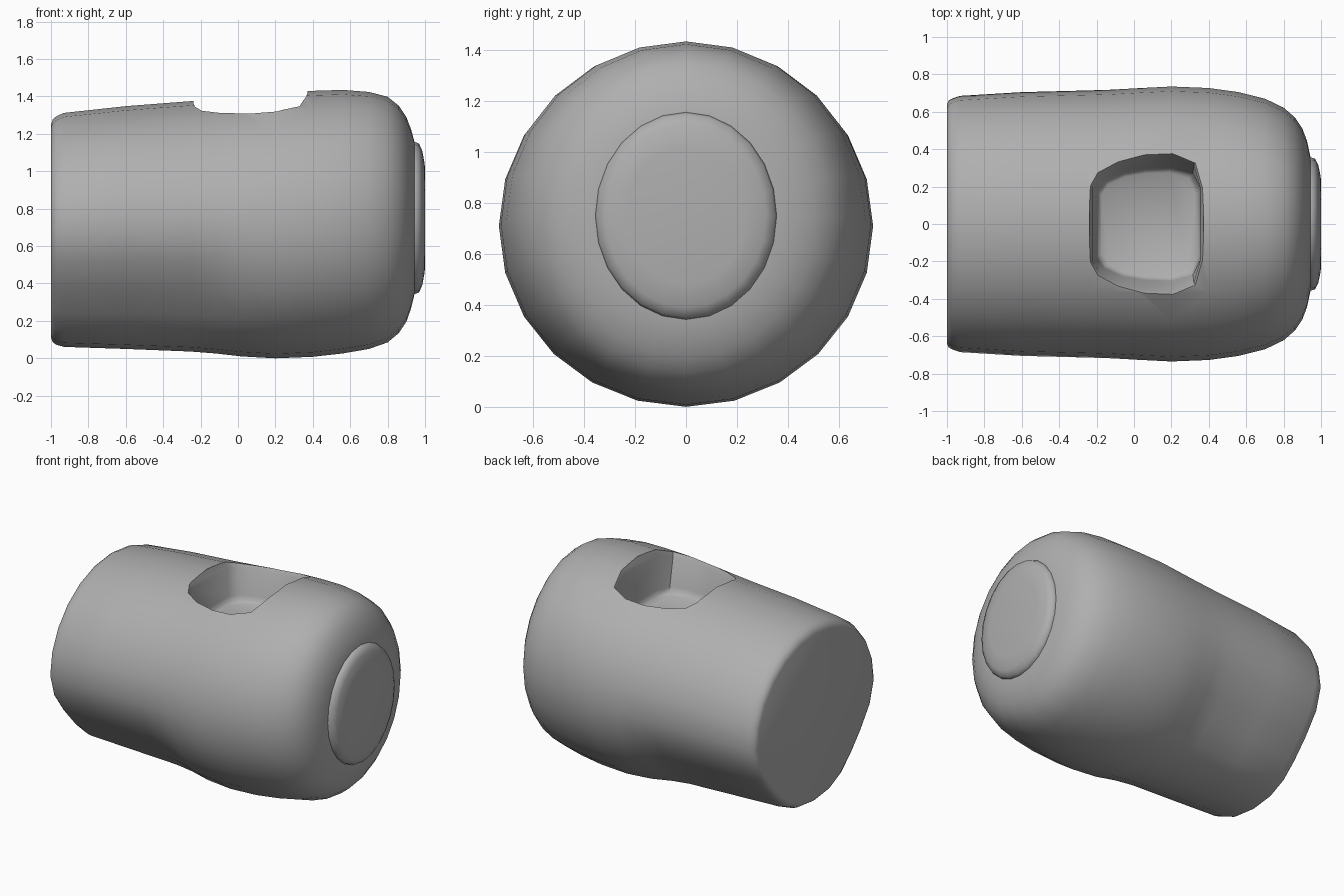
import bpy, bmesh, math

if "Cube" in bpy.data.objects:
    bpy.data.objects.remove(bpy.data.objects["Cube"])

SIDES = 24
grey = bpy.data.materials.new("mid_grey")
grey.diffuse_color = (0.43, 0.43, 0.43, 1)
grey.use_nodes = True
grey.node_tree.nodes["Principled BSDF"].inputs["Base Color"].default_value = grey.diffuse_color


def make_object(name, rings):
    """Skin a list of closed vertex rings and cap both ends."""
    bm = bmesh.new()
    loops = [[bm.verts.new(p) for p in ring] for ring in rings]
    for a, b in zip(loops, loops[1:]):
        for i in range(len(a)):
            j = (i + 1) % len(a)
            bm.faces.new((a[i], a[j], b[j], b[i]))
    bm.faces.new(loops[0])
    bm.faces.new(loops[-1])
    bmesh.ops.recalc_face_normals(bm, faces=bm.faces[:])
    mesh = bpy.data.meshes.new(name)
    bm.to_mesh(mesh)
    bm.free()
    mesh.materials.append(grey)
    ob = bpy.data.objects.new(name, mesh)
    bpy.context.collection.objects.link(ob)
    return ob


def section(x, bottom, top, half, n=SIDES):
    """Oval cross-section; the lower flanks are drawn in towards the left end."""
    t = min(1, max(0, (0.12 - x) / 0.37))
    pinch = 0.14 * t * t * (3 - 2 * t)
    ring = []
    for i in range(n):
        a = 2 * math.pi * i / n
        y, z = half * math.cos(a), math.sin(a)
        if z < 0:
            y *= 1 - pinch * math.sin(2 * a) ** 2
        ring.append((x, y, (bottom + top) / 2 + z * (top - bottom) / 2))
    return ring


def smooth(ob, angle):
    bpy.ops.object.select_all(action='DESELECT')
    ob.select_set(True)
    bpy.context.view_layer.objects.active = ob
    bpy.ops.object.shade_smooth_by_angle(angle=math.radians(angle))


# Main barrel: x, bottom, top, half width
stations = [
    (-1.0, 0.11, 1.25, 0.64), (-0.99, 0.085, 1.278, 0.66),
    (-0.97, 0.072, 1.295, 0.672), (-0.93, 0.061, 1.312, 0.685),
    (-0.6, 0.05, 1.348, 0.705), (-0.25, 0.036, 1.375, 0.714),
    (-0.12, 0.026, 1.388, 0.718), (0.02, 0.01, 1.402, 0.726),
    (0.2, 0.0, 1.42, 0.735), (0.4, 0.008, 1.43, 0.727),
    (0.56, 0.026, 1.435, 0.705), (0.7, 0.05, 1.424, 0.67),
    (0.8, 0.085, 1.398, 0.622), (0.86, 0.135, 1.35, 0.57),
    (0.9, 0.195, 1.29, 0.51), (0.925, 0.265, 1.225, 0.445),
    (0.943, 0.34, 1.16, 0.36)]
barrel = make_object("barrel", [section(*s) for s in stations])

# Tapered pocket cutter: mirrored outlines of rim and floor
rim_half = [(-0.22, 0.2), (-0.185, 0.265), (-0.08, 0.32), (0.06, 0.355),
            (0.2, 0.36), (0.32, 0.315), (0.355, 0.19)]
floor_half = [(-0.2, 0.175), (-0.16, 0.235), (-0.06, 0.28), (0.06, 0.3),
              (0.2, 0.305), (0.315, 0.272), (0.354, 0.175)]


def outline(half, z, scale=1.0):
    """Mirrored outline; z is a height or a function of (x, y)."""
    pts = [(x, y) for x, y in half] + [(x, -y) for x, y in reversed(half)]
    pts = [(0.07 + (x - 0.07) * scale, y * scale) for x, y in pts]
    return [(x, y, z(x, y) if callable(z) else z) for x, y in pts]


def skin(offset):
    """Height just above or below the barrel's upper surface."""
    return lambda x, y: (0.71 + 0.69 * math.sqrt(1 - (y / 0.725) ** 2)
                         + 0.09 * (x - 0.07) + offset)


cutter = make_object("pocket_cutter", [
    outline(floor_half, 1.08, 0.9), outline(floor_half, 1.095, 0.97),
    outline(floor_half, 1.125), outline(rim_half, skin(-0.03)),
    outline(rim_half, skin(0.02), 1.06), outline(rim_half, 1.7, 1.06)])
mod = barrel.modifiers.new("pocket", 'BOOLEAN')
mod.object = cutter
mod.operation = 'DIFFERENCE'
mod.solver = 'EXACT'
bpy.context.view_layer.objects.active = barrel
bpy.ops.object.modifier_apply(modifier=mod.name)
bpy.data.objects.remove(cutter)
smooth(barrel, 42)

# Raised oval button on the rounded end: x, vertical radius, half width
button_profile = [(0.92, 0.408, 0.357), (0.945, 0.407, 0.356), (0.968, 0.398, 0.349),
                  (0.985, 0.36, 0.315), (0.996, 0.3, 0.265), (1.0, 0.27, 0.235)]
button = make_object("end_button", [section(x, 0.75 - r, 0.75 + r, w)
                                    for x, r, w in button_profile])
smooth(button, 50)
